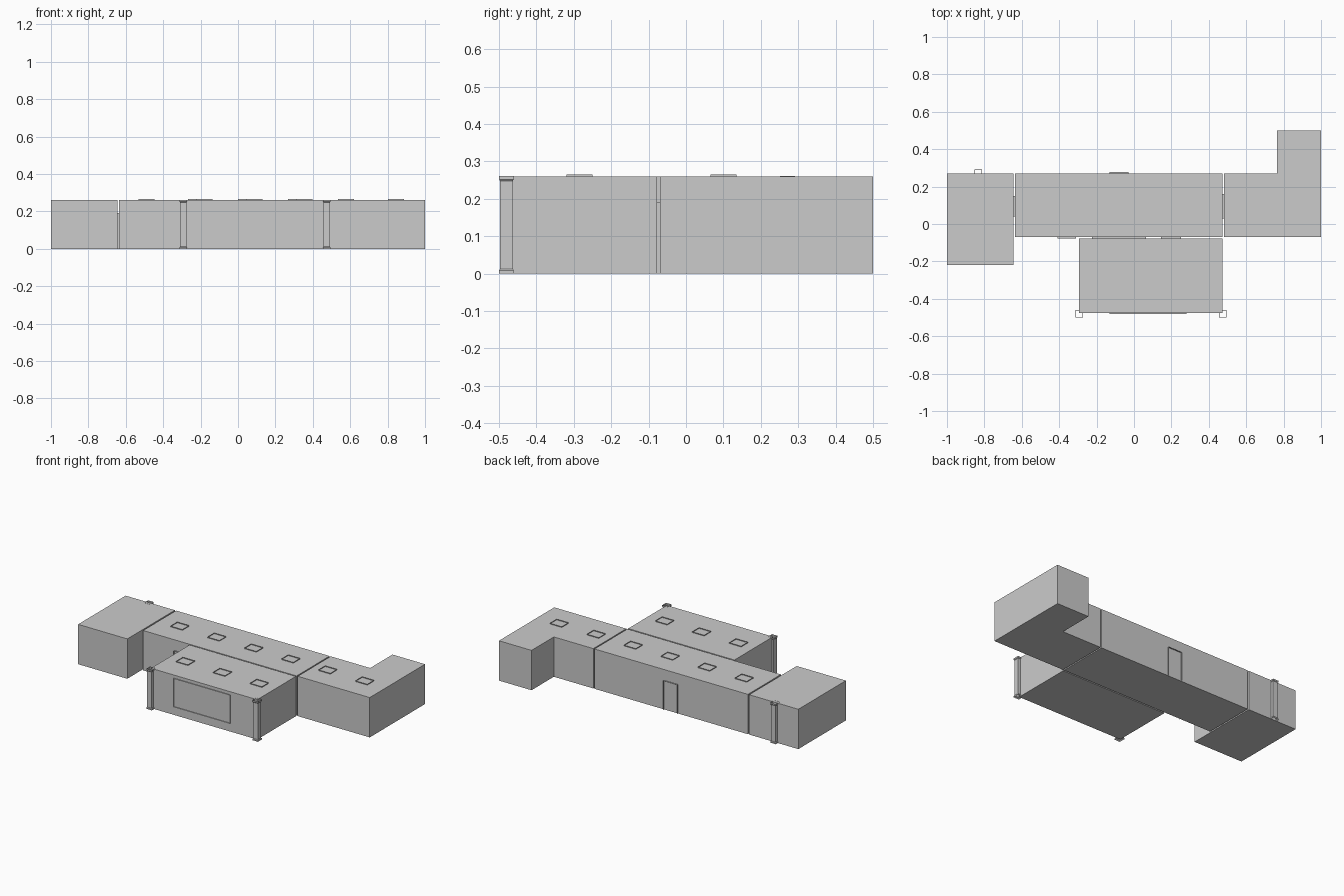
import bpy, bmesh

if "Cube" in bpy.data.objects:
    bpy.data.objects.remove(bpy.data.objects["Cube"])

H = 0.26
grey = bpy.data.materials.new("light_grey")
grey.diffuse_color = (0.6, 0.6, 0.6, 1)
grey.use_nodes = True
grey.node_tree.nodes["Principled BSDF"].inputs["Base Color"].default_value = grey.diffuse_color


def finish(name, bm):
    me = bpy.data.meshes.new(name)
    bm.to_mesh(me)
    bm.free()
    ob = bpy.data.objects.new(name, me)
    bpy.context.collection.objects.link(ob)
    me.materials.append(grey)


def block(name, outline):
    """Extrude a counter-clockwise plan outline to roof height."""
    bm = bmesh.new()
    f = bm.faces.new([bm.verts.new((x, y, 0)) for x, y in outline])
    new = bmesh.ops.extrude_face_region(bm, geom=[f], use_keep_orig=True)["geom"]
    top = [v for v in new if isinstance(v, bmesh.types.BMVert)]
    bmesh.ops.translate(bm, verts=top, vec=(0, 0, H))
    bmesh.ops.recalc_face_normals(bm, faces=bm.faces)
    finish(name, bm)


def rect(x0, x1, y0, y1):
    return [(x0, y0), (x1, y0), (x1, y1), (x0, y1)]


def skin(name, rings, closed=True):
    """Wall strip through successive rings of points, without caps."""
    bm = bmesh.new()
    vs = [[bm.verts.new(p) for p in r] for r in rings]
    n = len(rings[0])
    for a, b in zip(vs, vs[1:]):
        for i in range(n if closed else n - 1):
            j = (i + 1) % n
            bm.faces.new((a[i], a[j], b[j], b[i]))
    finish(name, bm)


# building volumes
block("left_wing", rect(-1, -0.645, -0.22, 0.27))
block("main_hall", rect(-0.636, 0.472, -0.07, 0.27))
block("front_hall", rect(-0.295, 0.472, -0.476, -0.078))
block("right_wing", [(0.48, -0.07), (1, -0.07), (1, 0.5), (0.765, 0.5),
                     (0.765, 0.27), (0.48, 0.27)])

# open skylight rims on the roofs
spots = [(-0.49 + 0.267 * i, 0.1) for i in range(6) if i != 3]
spots += [(0.311, 0.1)]
spots += [(-0.18 + 0.267 * i, -0.285) for i in range(3)]
for x, y in spots:
    r = rect(x - 0.043, x + 0.043, y - 0.035, y + 0.035)
    skin("skylight_rim", [[(px, py, z) for px, py in r] for z in (H, H + 0.005)])

# open square posts with slightly wider ends
for x, y in ((-0.292, -0.48), (0.474, -0.48), (-0.832, 0.271)):
    rings = []
    for z, w in ((0, 0.02), (0.008, 0.02), (0.012, 0.017), (0.248, 0.017),
                 (0.252, 0.02), (H + 0.001, 0.02)):
        rings.append([(px, py, z) for px, py in rect(x - w, x + w, y - w, y + w)])
    skin("corner_post", rings)


# doorway reveals: two jambs and a head, along x or y
def reveal(name, a0, a1, d0, d1, along_x=True, top=0.19):
    path = [(a0, 0), (a0, top), (a1, top), (a1, 0)]
    skin(name, [[(a, d, z) if along_x else (d, a, z) for a, z in path]
                for d in (d0, d1)], closed=False)


reveal("link_door_wide", -0.225, 0.065, -0.078, -0.07)
reveal("link_door_narrow", 0.145, 0.25, -0.078, -0.07)
reveal("side_door", -0.41, -0.31, -0.077, -0.07)
reveal("back_door", -0.13, -0.03, 0.27, 0.278)
reveal("left_link_door", 0.04, 0.15, -0.645, -0.636, False)
reveal("right_link_door", 0.03, 0.16, 0.472, 0.48, False)

# front window reveal
w = rect(-0.13, 0.28, 0.055, 0.24)
skin("front_window_rim", [[(x, y, z) for x, z in w] for y in (-0.476, -0.481)])
